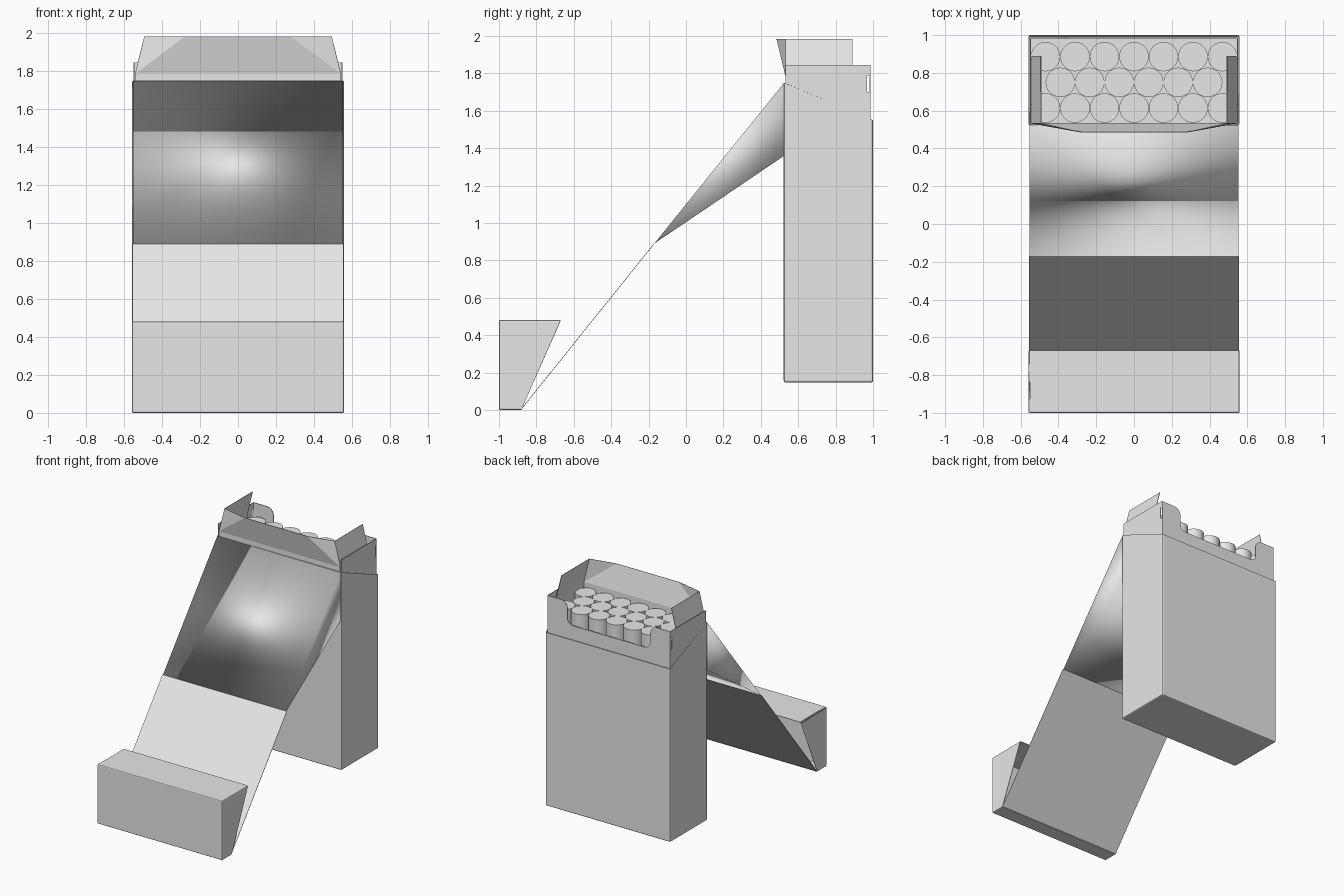
import bpy, bmesh
from math import cos, sin, radians

cube = bpy.data.objects.get("Cube")
if cube:
    bpy.data.objects.remove(cube, do_unlink=True)

paper = bpy.data.materials.new("paper_grey")
paper.use_nodes = True
paper.diffuse_color = (0.8, 0.8, 0.8, 1)
paper.node_tree.nodes["Principled BSDF"].inputs["Base Color"].default_value = (0.8, 0.8, 0.8, 1)


def finish(name, bm, thickness=0.0):
    """Turn a bmesh into an object, optionally as a sheet of card."""
    bmesh.ops.recalc_face_normals(bm, faces=bm.faces)
    mesh = bpy.data.meshes.new(name)
    bm.to_mesh(mesh)
    bm.free()
    mesh.materials.append(paper)
    obj = bpy.data.objects.new(name, mesh)
    bpy.context.collection.objects.link(obj)
    if thickness:
        mod = obj.modifiers.new("card", "SOLIDIFY")
        mod.thickness = thickness
        mod.offset = 0
    return obj


def sheet(name, polygons, thickness=0.005):
    """Flat card panels, welded where their corners meet."""
    bm = bmesh.new()
    for polygon in polygons:
        bm.faces.new([bm.verts.new(p) for p in polygon])
    bmesh.ops.remove_doubles(bm, verts=bm.verts, dist=0.0005)
    return finish(name, bm, thickness)


def shell(name, profile, half, open_edge=None, round_edges=0.0):
    """Side profile (y, z) extruded across x, with one side left open."""
    bm = bmesh.new()
    left, right = [[bm.verts.new((x, y, z)) for y, z in profile] for x in (-half, half)]
    bm.faces.new(left)
    bm.faces.new(right)
    n = len(profile)
    for i in range(n):
        if i != open_edge:
            j = (i + 1) % n
            bm.faces.new((left[i], left[j], right[j], right[i]))
    if round_edges:
        edges = [e for e in bm.edges if not e.is_boundary]
        bmesh.ops.bevel(bm, geom=edges, offset=round_edges, segments=2,
                        profile=0.5, affect="EDGES")
    return finish(name, bm, 0.005 if open_edge is not None else 0)


def arc(cx, cz, r, start, end, steps=6):
    angles = [radians(start + (end - start) * i / steps) for i in range(steps + 1)]
    return [(cx + r * cos(a), cz + r * sin(a)) for a in angles]


HALF = 0.557
FRONT, BACK = 0.525, 0.998

# Outer pack with slanted mouth, and the hinged-open lid
shell("pack_body", [(FRONT, 0.15), (BACK, 0.15), (BACK, 1.55), (FRONT, 1.75)], HALF, 2, 0.008)
shell("lid", [(-0.998, 0.003), (-0.88, 0.003), (-0.67, 0.48), (-0.998, 0.48)], HALF, 1, 0.006)

# Folded wedge and thin strip that join the lid to the pack
TIP = (-0.17, 0.89)
wedge = shell("hinge_wedge", [(FRONT, 1.36), (FRONT, 1.75), TIP], 0.552)
for face in wedge.data.polygons:
    face.use_smooth = True
sheet("hinge_strip", [[(-HALF, *TIP), (HALF, *TIP), (HALF, -0.88, 0.006), (-HALF, -0.88, 0.006)]], 0.003)

# Inner collar with a rounded thumb cutout
IN, RIM, LOW = 0.549, 1.845, 1.0
CB = 0.984
edge = arc(0.43, RIM - 0.06, 0.06, 90, 180) + arc(0.32, 1.71, 0.05, 0, -90)
outline = [(-IN, LOW), (IN, LOW), (IN, RIM)] + edge
outline += [(-x, z) for x, z in reversed(edge)] + [(-IN, RIM)]
sheet("collar_back", [[(x, CB, z) for x, z in outline]])
side = [(0.533, LOW), (CB, LOW), (CB, 1.7), (0.968, 1.7), (0.968, 1.79),
        (CB, 1.79), (CB, RIM), (0.533, RIM)]
sheet("collar_sides", [[(s * IN, y, z) for y, z in side] for s in (-1, 1)])

# Inner liner: front wall with its folded-out flap, and leaning side flaps
FY, FOLD, TOP = 0.533, 1.785, 1.983
W, T, C = 0.541, 0.492, 0.28
panels = [
    [(-W, FY, LOW), (W, FY, LOW), (W, FY, FOLD), (-W, FY, FOLD)],
    [(-W, FY, FOLD), (W, FY, FOLD), (C, 0.486, TOP), (-C, 0.486, TOP)],
]
for s in (-1, 1):
    panels.append([(s * W, FY, FOLD), (s * T, FY, TOP), (s * C, 0.486, TOP)])
    panels.append([(s * W, FY, FOLD), (s * W, 0.89, FOLD), (s * T, 0.89, TOP), (s * T, FY, TOP)])
    panels.append([(s * W, FY, LOW), (s * W, 0.89, LOW), (s * W, 0.89, FOLD), (s * W, FY, FOLD)])
sheet("liner", panels, 0.004)

# Packed sticks in staggered rows
R = 0.078
BOTTOM, STICK_TOP = 0.17, 1.75
for row, count in enumerate((7, 6, 7)):
    for i in range(count):
        bm = bmesh.new()
        bmesh.ops.create_cone(bm, cap_ends=True, segments=28, radius1=R, radius2=R,
                              depth=STICK_TOP - BOTTOM)
        stick = finish(f"stick_{row + 1}_{i + 1}", bm)
        stick.location = ((i - (count - 1) / 2) * 2 * R, 0.75 + (row - 1) * 0.136,
                          (STICK_TOP + BOTTOM) / 2)
        for face in stick.data.polygons:
            face.use_smooth = abs(face.normal.z) < 0.5
